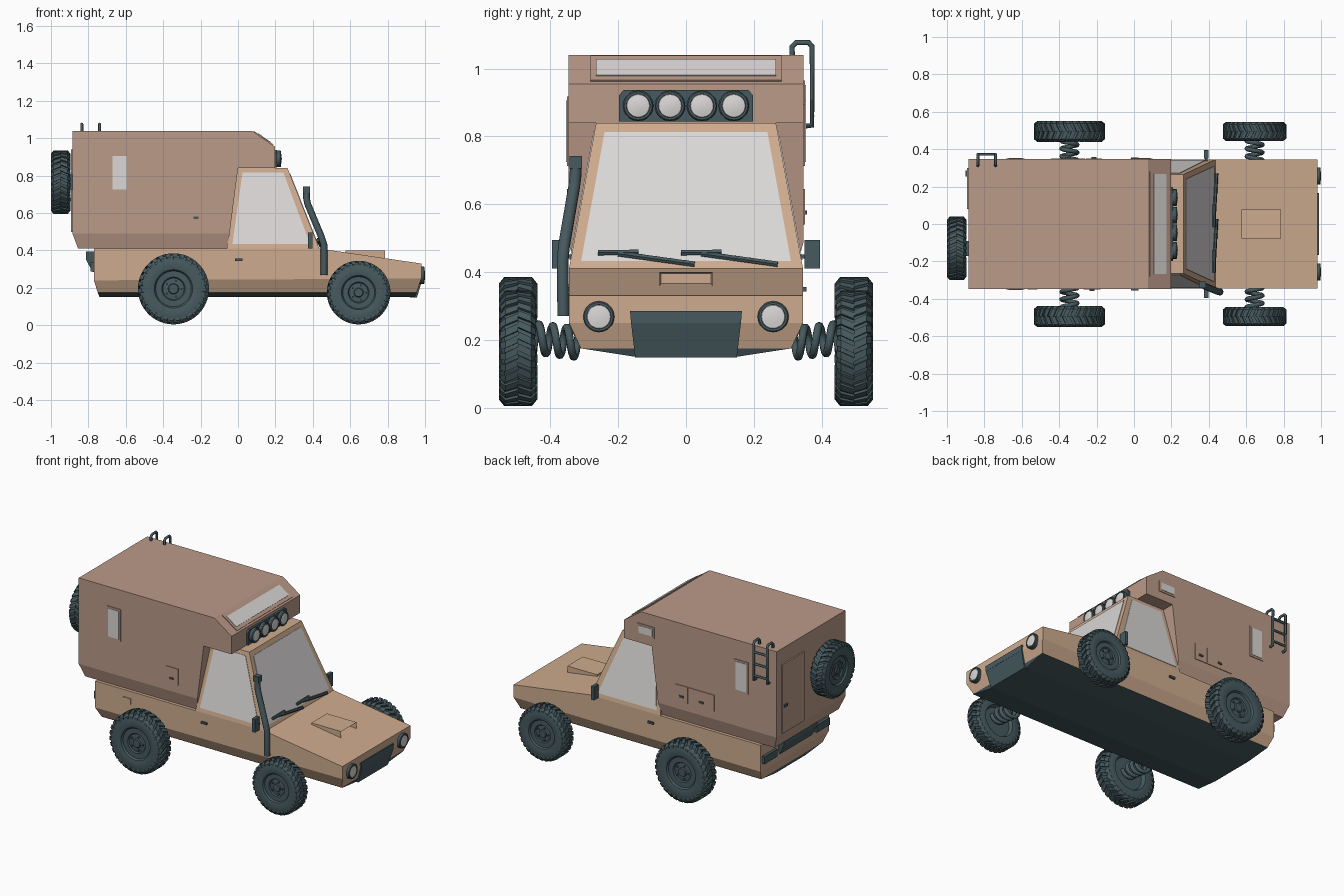
import bpy, bmesh, math
from mathutils import Vector, Matrix

if "Cube" in bpy.data.objects:
    bpy.data.objects.remove(bpy.data.objects["Cube"])


def material(name, rgb):
    m = bpy.data.materials.new(name)
    m.diffuse_color = (*rgb, 1)
    m.use_nodes = True
    m.node_tree.nodes["Principled BSDF"].inputs["Base Color"].default_value = m.diffuse_color
    return m


TAN = material("tan_paint", (0.62, 0.41, 0.275))
BROWN = material("camper_brown", (0.50, 0.325, 0.25))
DARK = material("dark_teal", (0.062, 0.102, 0.115))
GLASS = material("pale_glass", (0.71, 0.69, 0.68))


def finish(bm, name, mat, smooth=False):
    bmesh.ops.recalc_face_normals(bm, faces=bm.faces)
    me = bpy.data.meshes.new(name)
    bm.to_mesh(me)
    bm.free()
    me.materials.append(mat)
    ob = bpy.data.objects.new(name, me)
    bpy.context.collection.objects.link(ob)
    if smooth:
        bpy.ops.object.select_all(action='DESELECT')
        ob.select_set(True)
        bpy.context.view_layer.objects.active = ob
        bpy.ops.object.shade_smooth_by_angle(angle=math.radians(32))
    return ob


def prism(name, pts, mat):
    """Side profile of (x, z, half width) mirrored across y."""
    bm = bmesh.new()
    a = [bm.verts.new((x, -w, z)) for x, z, w in pts]
    b = [bm.verts.new((x, w, z)) for x, z, w in pts]
    bm.faces.new(a)
    bm.faces.new(b[::-1])
    for i in range(len(a)):
        j = (i + 1) % len(a)
        bm.faces.new((a[i], a[j], b[j], b[i]))
    return finish(bm, name, mat)


def box(name, x0, x1, y0, y1, z0, z1, mat):
    bm = bmesh.new()
    m = Matrix.Translation(((x0 + x1) / 2, (y0 + y1) / 2, (z0 + z1) / 2)) @ \
        Matrix.Diagonal((x1 - x0, y1 - y0, z1 - z0, 1))
    bmesh.ops.create_cube(bm, size=1, matrix=m)
    return finish(bm, name, mat)


def panel(name, pts, thick, mat):
    """Thin plate raised outwards from a flat outline."""
    p = [Vector(v) for v in pts]
    n = (p[1] - p[0]).cross(p[2] - p[1]).normalized()
    if n.dot(sum(p, Vector()) / len(p) - Vector((0, 0, 0.5))) < 0:
        n = -n
    bm = bmesh.new()
    a = [bm.verts.new(v - n * 0.003) for v in p]
    b = [bm.verts.new(v + n * thick) for v in p]
    bm.faces.new(a)
    bm.faces.new(b)
    for i in range(len(a)):
        j = (i + 1) % len(a)
        bm.faces.new((a[i], a[j], b[j], b[i]))
    return finish(bm, name, mat)


def side_panel(name, s, x0, x1, z0, z1, thick, mat):
    y = s * 0.345
    return panel(name, [(x0, y, z0), (x1, y, z0), (x1, y, z1), (x0, y, z1)], thick, mat)


def side_window(name, s, x0, x1, z0, z1):
    side_panel(name + "_frame", s, x0 - .012, x1 + .012, z0 - .012, z1 + .012, .006, BROWN)
    side_panel(name + "_glass", s, x0, x1, z0, z1, .009, GLASS)


def tube(name, pts, r, mat, res=2):
    cu = bpy.data.curves.new(name, 'CURVE')
    cu.dimensions = '3D'
    cu.bevel_depth, cu.bevel_resolution, cu.use_fill_caps = r, res, True
    sp = cu.splines.new('POLY')
    sp.points.add(len(pts) - 1)
    for q, v in zip(sp.points, pts):
        q.co = (*v, 1)
    ob = bpy.data.objects.new(name, cu)
    bpy.context.collection.objects.link(ob)
    cu.materials.append(mat)
    bpy.ops.object.select_all(action='DESELECT')
    ob.select_set(True)
    bpy.context.view_layer.objects.active = ob
    bpy.ops.object.convert(target='MESH')
    bpy.ops.object.shade_smooth_by_angle(angle=math.radians(50))


def lathe(bm, prof, n):
    """Revolve (radius, y) profile around the y axis."""
    vs = [bm.verts.new((r, y, 0)) for r, y in prof]
    es = [bm.edges.new(e) for e in zip(vs, vs[1:])]
    bmesh.ops.spin(bm, geom=vs + es, axis=(0, 1, 0), cent=(0, 0, 0), steps=n,
                   angle=2 * math.pi, use_duplicate=False)
    bmesh.ops.remove_doubles(bm, verts=bm.verts, dist=1e-5)


def wheel(name, R, W, loc, turn):
    """Tyre, rim, bolts and chevron tread; outer face towards -y before turning."""
    bm = bmesh.new()
    h = W / 2
    prof = [(0, -.75), (.13, -.75), (.15, -.6), (.3, -.55), (.33, -.7), (.5, -.7), (.54, -.9),
            (.6, -.95), (.84, -1), (.95, -.8), (.95, .8), (.84, 1), (.6, .95), (.54, .5), (0, .5)]
    lathe(bm, [(r * R, y * h) for r, y in prof], 40)
    for i in range(5):
        a = i * math.tau / 5
        bmesh.ops.create_cone(bm, cap_ends=True, segments=6, radius1=.03 * R, radius2=.03 * R, depth=.02,
                              matrix=Matrix.Translation((.23 * R * math.cos(a), -.55 * h, .23 * R * math.sin(a)))
                              @ Matrix.Rotation(math.pi / 2, 4, 'X'))
    n = 30
    st = math.tau / n
    for i in range(n):
        for s in (-1, 1):
            base = i * st + (s > 0) * st * .3
            # lug rows: centre, tread edge, shoulder
            rows = [(0, 1, .93, .5), (.75, 1, .92, .0), (1.03, .9, .82, -.1)]
            ring = []
            for y, ro, ri, skew in rows:
                a0, a1 = base + skew * st, base + (skew + .62) * st
                ring.append([bm.verts.new((r * R * math.cos(a), s * y * h, r * R * math.sin(a)))
                             for r, a in ((ro, a0), (ro, a1), (ri, a1), (ri, a0))])
            bm.faces.new(ring[0])
            bm.faces.new(ring[-1][::-1])
            for p, q in zip(ring, ring[1:]):
                for k in range(4):
                    m = (k + 1) % 4
                    bm.faces.new((p[k], p[m], q[m], q[k]))
    bmesh.ops.transform(bm, matrix=Matrix.Translation(loc) @ Matrix.Rotation(turn, 4, 'Z'), verts=bm.verts)
    finish(bm, name, DARK, True)


def lamp(name, x, y, z, r, depth):
    """Dark rim with pale lens facing +x."""
    rot = Matrix.Translation((x, y, z)) @ Matrix.Rotation(math.pi / 2, 4, 'Z')
    for part, prof, mat in (
            ("rim", [(0, .01), (r, .01), (r, -depth * .8), (r * .92, -depth), (r * .78, -depth), (r * .76, -depth * .6)], DARK),
            ("lens", [(r * .8, -depth * .6), (r * .74, -depth * .95), (r * .4, -depth * 1.08), (0, -depth * 1.12)], GLASS)):
        bm = bmesh.new()
        lathe(bm, prof, 20)
        bmesh.ops.transform(bm, matrix=rot, verts=bm.verts)
        finish(bm, name + "_" + part, mat, True)


# lower body: upright upper part, tapered sill, dark underside
prism("body", [(-.77, .41, .345), (-.77, .24, .345), (.98, .25, .345), (.98, .33, .345), (.435, .41, .345)], TAN)
prism("sill", [(-.77, .24, .345), (-.75, .175, .31), (.955, .175, .31), (.98, .25, .345)], TAN)
prism("underside", [(-.75, .175, .312), (-.74, .15, .15), (.945, .15, .15), (.957, .175, .312)], DARK)

# camper box with nose over the cab, and its tucked-in base
prism("camper", [(-.885, 1.04, .347), (-.885, .49, .347), (-.045, .49, .347), (0, .84, .347),
                 (.197, .84, .347), (.197, .955, .347), (.075, 1.04, .347)], BROWN)
prism("camper_base", [(-.885, .49, .347), (-.855, .41, .325), (-.057, .41, .325), (-.045, .49, .347)], BROWN)


# cab narrowing towards its roof
def cab_w(z):
    return .345 - (z - .41) * .08 / .43


def cab_x(z):
    return .435 - (z - .41) * .17 / .43


prism("cab", [(-.06, .41, .345), (0, .84, .265), (.265, .84, .265), (.435, .41, .345)], TAN)
panel("windshield", [(cab_x(z), y, z) for y, z in ((-.309, .432), (.309, .432), (.24, .812), (-.24, .812))], .003, GLASS)
for s, side in ((-1, "right"), (1, "left")):
    panel(side + "_door_glass", [(x, s * cab_w(z), z) for x, z in
                                 ((-.03, .435), (.385, .435), (.243, .815), (.024, .815))], .003, GLASS)
    box(side + "_door_handle", -.015, .025, s * .35 - .006, s * .35 + .006, .343, .356, DARK)
    side_window(side + "_camper_window", s, -.672, -.597, .725, .905)
    # mirror
    box(side + "_mirror", .375, .397, s * .372 - .023, s * .372 + .023, .41, .495, DARK)
    box(side + "_mirror_arm", .38, .392, s * .345 - .02, s * .345 + .02, .44, .452, DARK)
    # headlight and tail light
    lamp(side + "_headlight", .98, s * .257, .268, .046, .018)
    box(side + "_tail_light", -.788, -.765, s * .265 - .065, s * .265 + .065, .288, .335, DARK)
    # wheels and coil springs
    for end, x, r, w in (("front", .645, .17, .1), ("rear", -.345, .19, .11)):
        wheel(f"{side}_{end}_wheel", r, w, (x, s * .495, r + .005), 0 if s < 0 else math.pi)
        helix = []
        for i in range(73):
            t = i / 72
            a = t * math.tau * 4
            helix.append((x + .042 * math.cos(a), s * (.3 + .165 * t), .188 + .02 * t + .042 * math.sin(a)))
        tube(f"{side}_{end}_spring", helix, .012, DARK)

# spare wheel on the back
wheel("spare_wheel", .17, .1, (-.948, -.13, .765), -math.pi / 2)
box("spare_mount", -.92, -.88, -.17, -.09, .725, .805, DARK)

# camper hatches, each with a latch
for name, s, x0, x1 in (("right_hatch", -1, -.27, -.18), ("left_front_hatch", 1, -.257, -.17),
                        ("left_rear_hatch", 1, -.445, -.263)):
    side_panel(name, s, x0, x1, .54, .645, .006, BROWN)
    c = (x0 + x1) / 2
    side_panel(name + "_latch", s, c - .014, c + .014, .569, .581, .012, DARK)
side_window("left_high_window", 1, -.008, .088, .905, .952)
side_panel("fuel_flap", -1, -.57, -.515, .33, .365, .006, TAN)


# sloped roof window
def slope(y, t):
    return (.197 - .122 * t, y, .955 + .085 * t)


for name, w, t0, t1, d, mat in (("roof_window_frame", .282, .08, .93, .005, BROWN),
                                ("roof_window_glass", .266, .22, .78, .008, GLASS)):
    panel(name, [slope(-w, t0), slope(w, t0), slope(w, t1), slope(-w, t1)], d, mat)

# rear door and handle
panel("rear_door", [(-.885, .08, .5), (-.885, .3, .5), (-.885, .3, .94), (-.885, .08, .94)], .009, BROWN)
box("rear_door_handle", -.902, -.885, .255, .285, .665, .68, DARK)

# light bar with four lamps
panel("light_bar", [(.197, y, z) for y, z in ((-.197, .843), (.197, .843), (.197, .922), (.183, .937),
                                              (-.183, .937), (-.197, .922))], .012, DARK)
for i in range(4):
    lamp(f"roof_lamp_{i + 1}", .205, -.141 + i * .094, .89, .045, .026)

# bumpers
panel("front_bumper", [(.98, -.165, .285), (.98, .165, .285), (.98, .162, .25), (.98, -.162, .25)], .008, DARK)
prism("front_skid_plate", [(.94, .25, .162), (.987, .25, .162), (.957, .148, .15), (.92, .148, .15)], DARK)
prism("rear_bumper", [(-.76, .395, .17), (-.812, .395, .17), (-.812, .35, .17), (-.778, .285, .16), (-.76, .285, .16)], DARK)

# hood scoop with a recessed mouth
scoop = prism("hood_scoop", [(.575, .38, .078), (.575, .4, .078), (.785, .4, .078), (.785, .35, .078)], TAN)
bm = bmesh.new()
bm.from_mesh(scoop.data)
mouth = max(bm.faces, key=lambda f: f.calc_center_median().x)
bmesh.ops.inset_region(bm, faces=[mouth], thickness=.007)
bmesh.ops.translate(bm, verts=mouth.verts, vec=(-.05, 0, 0))
bm.to_mesh(scoop.data)
bm.free()

# snorkel
tube("snorkel", [(.46, -.362, .27), (.46, -.364, .43), (.445, -.36, .475), (.372, -.33, .65),
                 (.366, -.326, .68), (.366, -.325, .72)], .018, DARK, 3)
box("snorkel_head", .348, .386, -.343, -.307, .705, .742, DARK)

# wipers: blade and arm
for side, y in (("right", -.26), ("left", -.015)):
    def on_glass(dy, z):
        return (cab_x(z) + .012, y + dy, z)
    tube(side + "_wiper_blade", [on_glass(0, .457), on_glass(.12, .458)], .009, DARK, 1)
    tube(side + "_wiper_arm", [on_glass(.06, .454), on_glass(.285, .423)], .009, DARK, 1)

# ladder hooked over the roof edge
for i, x in enumerate((-.835, -.74)):
    tube(f"ladder_rail_{i + 1}", [(x, .345, .83), (x, .372, .832), (x, .372, 1.065), (x, .362, 1.076),
                                  (x, .324, 1.076), (x, .313, 1.065), (x, .313, 1.035)], .008, DARK)
for i in range(3):
    z = .86 + i * .075
    tube(f"ladder_rung_{i + 1}", [(-.835, .372, z), (-.74, .372, z)], .007, DARK)
